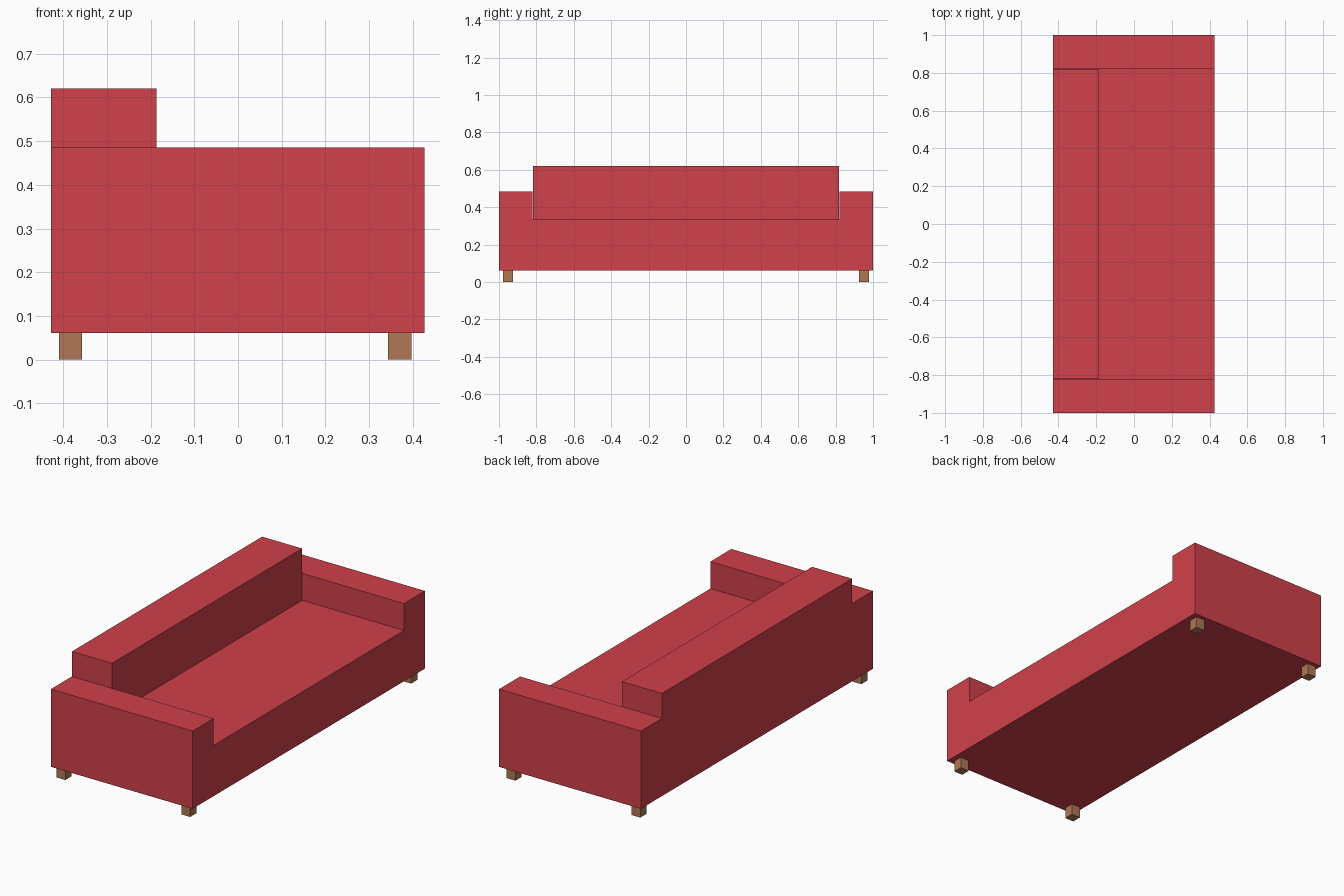
import bpy, bmesh

if "Cube" in bpy.data.objects:
    bpy.data.objects.remove(bpy.data.objects["Cube"])


def material(name, rgb):
    m = bpy.data.materials.new(name)
    m.diffuse_color = (*rgb, 1)
    m.use_nodes = True
    m.node_tree.nodes["Principled BSDF"].inputs["Base Color"].default_value = m.diffuse_color
    return m


RED = material("red_fabric", (0.63, 0.052, 0.069))
WOOD = material("wood", (0.434, 0.188, 0.09))


def extrude_x(name, profile, x0, x1, mat):
    """Extrude a closed (y, z) profile from x0 to x1."""
    bm = bmesh.new()
    face = bm.faces.new([bm.verts.new((x0, y, z)) for y, z in profile])
    ext = bmesh.ops.extrude_face_region(bm, geom=[face], use_keep_orig=True)
    moved = [v for v in ext["geom"] if isinstance(v, bmesh.types.BMVert)]
    bmesh.ops.translate(bm, verts=moved, vec=(x1 - x0, 0, 0))
    bmesh.ops.recalc_face_normals(bm, faces=bm.faces)
    mesh = bpy.data.meshes.new(name)
    bm.to_mesh(mesh)
    bm.free()
    mesh.materials.append(mat)
    obj = bpy.data.objects.new(name, mesh)
    bpy.context.collection.objects.link(obj)
    return obj


def box(name, x, y, z, mat):
    profile = [(y[0], z[0]), (y[1], z[0]), (y[1], z[1]), (y[0], z[1])]
    return extrude_x(name, profile, x[0], x[1], mat)


# Seat and both armrests: one U-shaped profile
BOTTOM, SEAT, ARM, TOP = 0.061, 0.338, 0.485, 0.621
INNER, BACK_X, FRONT_X = 0.82, -0.428, 0.427
extrude_x("seat_and_arms",
          [(-1, BOTTOM), (1, BOTTOM), (1, ARM), (INNER, ARM),
           (INNER, SEAT), (-INNER, SEAT), (-INNER, ARM), (-1, ARM)],
          BACK_X, FRONT_X, RED)

# Backrest standing on the seat between the arms
box("backrest", (BACK_X, -0.187), (-INNER + 0.001, INNER - 0.001), (SEAT, TOP), RED)

# Four square legs
LEG = 0.0265
for x, row in ((-0.383, "back"), (0.370, "front")):
    for y, side in ((-0.952, "right"), (0.952, "left")):
        box(f"{row}_{side}_leg", (x - LEG, x + LEG), (y - LEG, y + LEG), (0, BOTTOM), WOOD)
